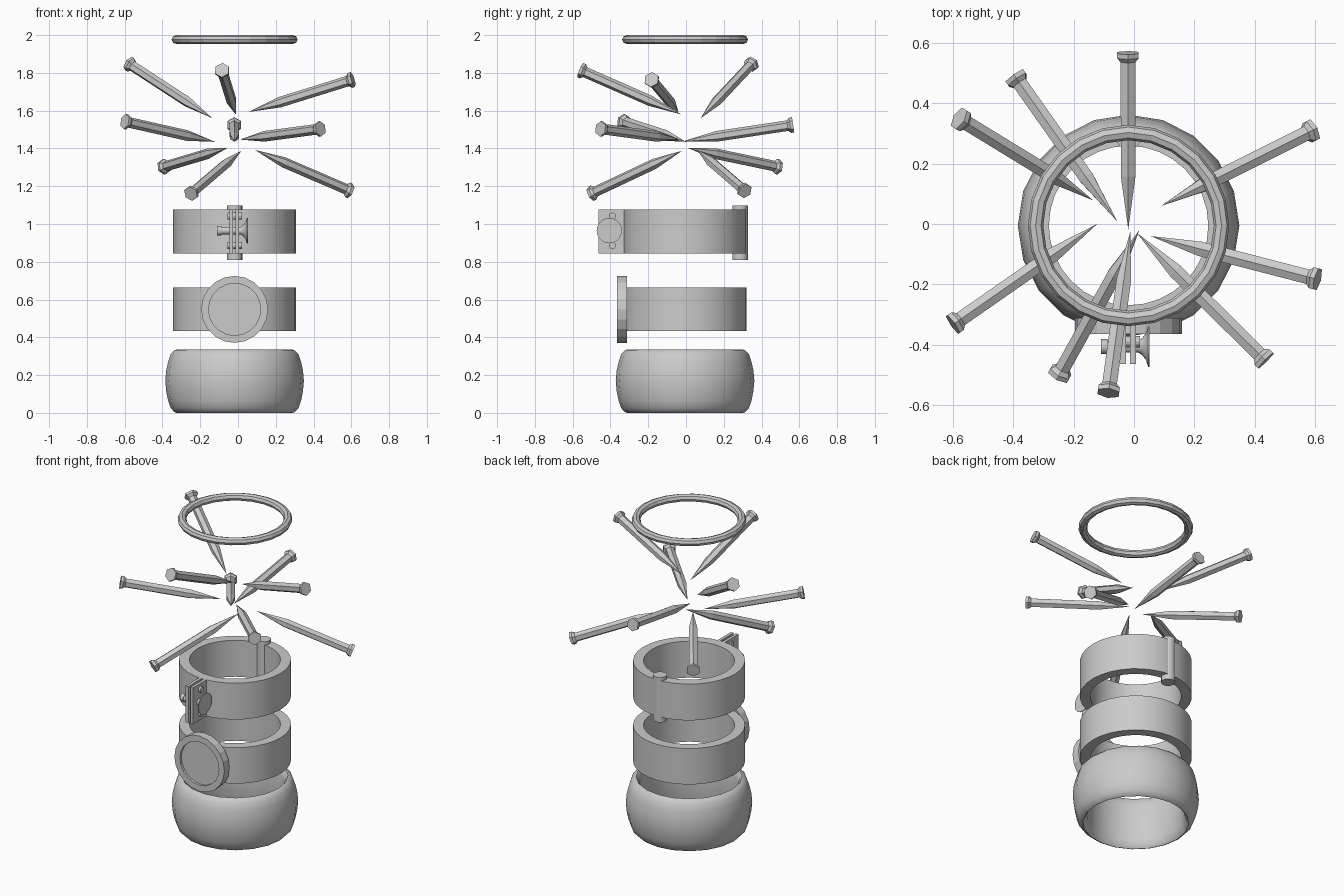
import bpy, bmesh, math
from mathutils import Vector, Matrix

if "Cube" in bpy.data.objects:
    bpy.data.objects.remove(bpy.data.objects["Cube"])

CX, CY = -0.018, -0.005   # common axis of all the rings


def lathe(name, profile, n, frame, smooth=None, closed=False):
    """Revolve (radius, height) points about the local z axis, placed by frame."""
    bm = bmesh.new()
    rows = []
    for r, h in profile:
        if r == 0:
            rows.append([bm.verts.new((0, 0, h))] * n)
        else:
            rows.append([bm.verts.new((r * math.cos(2 * math.pi * i / n),
                                       r * math.sin(2 * math.pi * i / n), h)) for i in range(n)])
    pairs = list(zip(rows, rows[1:]))
    if closed:
        pairs.append((rows[-1], rows[0]))
    for a, b in pairs:
        for i in range(n):
            j = (i + 1) % n
            bm.faces.new(list(dict.fromkeys((a[i], a[j], b[j], b[i]))))
    bmesh.ops.recalc_face_normals(bm, faces=bm.faces)
    bm.transform(frame)
    mesh = bpy.data.meshes.new(name)
    bm.to_mesh(mesh)
    bm.free()
    ob = bpy.data.objects.new(name, mesh)
    bpy.context.collection.objects.link(ob)
    if smooth:
        bpy.ops.object.select_all(action='DESELECT')
        ob.select_set(True)
        bpy.context.view_layer.objects.active = ob
        bpy.ops.object.shade_smooth_by_angle(angle=math.radians(smooth))
    return ob


def axis_frame(start, direction):
    """Frame whose z runs along direction and whose x points as far up as possible."""
    z = Vector(direction).normalized()
    x = Vector((0, 0, 1)) - z * z.z
    x.normalize()
    m = Matrix((x, z.cross(x), z)).transposed().to_4x4()
    return Matrix.Translation(start) @ m


def box(name, lo, hi):
    lo, hi = Vector(lo), Vector(hi)
    bm = bmesh.new()
    bmesh.ops.create_cube(bm, size=1)
    bm.transform(Matrix.Translation((lo + hi) / 2) @ Matrix.Diagonal((*(hi - lo), 1)))
    mesh = bpy.data.meshes.new(name)
    bm.to_mesh(mesh)
    bm.free()
    bpy.context.collection.objects.link(bpy.data.objects.new(name, mesh))


def upright(z):
    return Matrix.Translation((CX, CY, z))


# Bulging lower bangle
lathe("wide_bangle", [(0.285, 0.05), (0.295, 0.015), (0.308, 0.0), (0.318, 0.004), (0.338, 0.025),
                      (0.352, 0.065), (0.362, 0.115), (0.367, 0.17), (0.362, 0.225), (0.352, 0.27),
                      (0.338, 0.312), (0.318, 0.332), (0.308, 0.335), (0.295, 0.32), (0.285, 0.285)],
      20, upright(0), smooth=60, closed=True)

# Two plain bands
for name, z0, z1 in (("medallion_band", 0.434, 0.664), ("clasp_band", 0.844, 1.077)):
    lathe(name, [(0.264, z0), (0.325, z0), (0.325, z1), (0.264, z1)], 32, upright(0),
          smooth=40, closed=True)

# Medallion with a recessed face
lathe("medallion", [(0, 0), (0.177, 0), (0.177, 0.053), (0.138, 0.053), (0.138, 0.038), (0, 0.038)],
      20, axis_frame((CX, -0.312, 0.548), (0, -1, 0)))

# Clasp: two plates, bolts, pin with a flared knob
for i, x in enumerate((-0.046, -0.013)):
    box(f"clasp_plate_{i}", (x, -0.464, 0.844), (x + 0.019, -0.315, 1.077))
for i, z in enumerate((1.042, 0.887)):
    lathe(f"clasp_bolt_{i}", [(0, 0), (0.019, 0), (0.019, 0.075), (0, 0.075)], 12,
          axis_frame((-0.055, -0.39, z), (1, 0, 0)))
lathe("clasp_pin", [(0, 0), (0.025, 0), (0.025, 0.022), (0.020, 0.022), (0.020, 0.125), (0.028, 0.137),
                    (0.045, 0.15), (0.067, 0.157), (0.067, 0.162), (0, 0.162)], 20,
      axis_frame((-0.11, -0.406, 0.965), (1, 0, 0)), smooth=40)

# Hinge barrel at the back
lathe("hinge_barrel", [(0, 0.81), (0.041, 0.81), (0.041, 1.098), (0, 1.098)], 16,
      Matrix.Translation((CX, 0.287, 0)), smooth=40)

# Burst of nails: (head centre, tip)
NAILS = [((-0.580, 0.350, 1.850), (-0.135, 0.078, 1.560)),
         ((-0.085, -0.560, 1.815), (-0.012, -0.025, 1.580)),
         ((0.608, -0.183, 1.765), (0.055, -0.040, 1.593)),
         ((-0.600, -0.333, 1.543), (-0.122, 0.000, 1.435)),
         ((-0.020, 0.567, 1.525), (-0.019, -0.018, 1.437)),
         ((0.437, -0.453, 1.504), (0.010, -0.030, 1.447)),
         ((-0.395, 0.490, 1.302), (-0.055, 0.008, 1.403)),
         ((-0.250, -0.503, 1.160), (0.018, -0.020, 1.388)),
         ((0.594, 0.312, 1.175), (0.090, 0.060, 1.392))]
for i, (head, tip) in enumerate(NAILS):
    d = Vector(tip) - Vector(head)
    L = d.length
    lathe(f"nail_{i}", [(0, 0), (0.041, 0), (0.041, 0.016), (0.028, 0.03), (0.028, L - 0.18), (0, L)],
          6, axis_frame(head, d))

# Thin faceted bangle on top
tube = [(0.308 + 0.0255 * math.cos(math.pi * k / 4), 0.0235 * math.sin(math.pi * k / 4)) for k in range(8)]
lathe("thin_bangle", tube, 24, upright(1.9765), closed=True)
